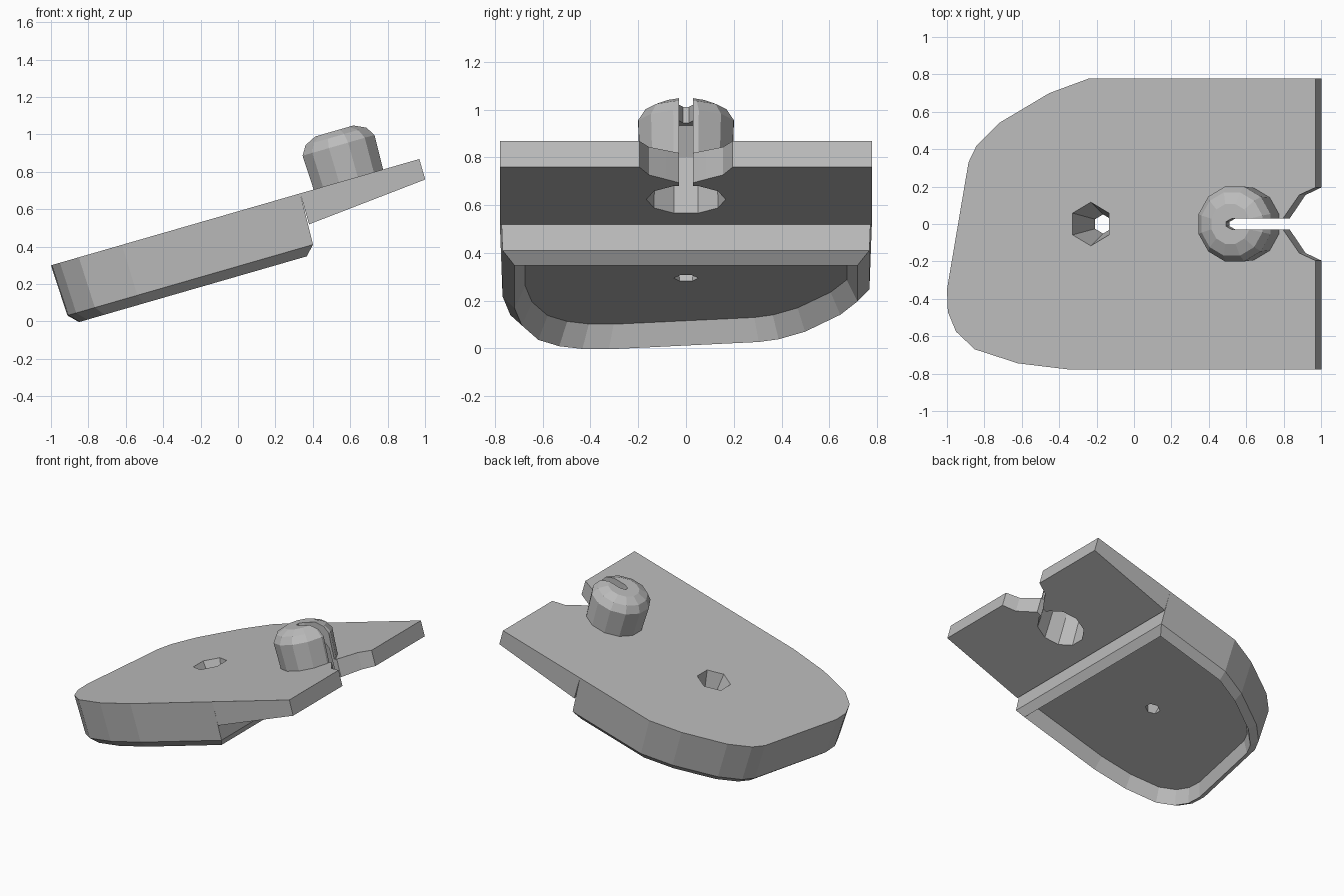
import bpy, bmesh, math
from mathutils import Matrix

cube = bpy.data.objects.get("Cube")
if cube:
    bpy.data.objects.remove(cube, do_unlink=True)

grey = bpy.data.materials.new("plain grey")
grey.use_nodes = True
grey.diffuse_color = (0.5, 0.5, 0.5, 1)
grey.node_tree.nodes["Principled BSDF"].inputs["Base Color"].default_value = (0.5, 0.5, 0.5, 1)

# Everything is shaped lying flat, then tilted into place
TILT = Matrix.Translation((-1, 0, 0.3)) @ Matrix.Rotation(math.radians(-16.1), 4, 'Y')


def loft(name, rings):
    """Closed solid through matching rings of points."""
    bm = bmesh.new()
    loops = [[bm.verts.new(p) for p in ring] for ring in rings]
    n = len(loops[0])
    for a, b in zip(loops, loops[1:]):
        for i in range(n):
            j = (i + 1) % n
            bm.faces.new((a[i], a[j], b[j], b[i]))
    bm.faces.new(loops[0])
    bm.faces.new(loops[-1])
    bmesh.ops.recalc_face_normals(bm, faces=bm.faces)
    mesh = bpy.data.meshes.new(name)
    bm.to_mesh(mesh)
    bm.free()
    mesh.materials.append(grey)
    obj = bpy.data.objects.new(name, mesh)
    bpy.context.collection.objects.link(obj)
    return obj


def prism(name, outline, low, high):
    return loft(name, [[(x, y, z) for x, y in outline] for z in (low, high)])


def turned(name, x, profile, sides):
    """Round part about a vertical axis from (radius, height) pairs."""
    angles = [math.tau * (i + 0.5) / sides for i in range(sides)]
    return loft(name, [[(x + r * math.cos(a), r * math.sin(a), z) for a in angles]
                       for r, z in profile])


def cut(target, cutter):
    mod = target.modifiers.new("cut", 'BOOLEAN')
    mod.operation = 'DIFFERENCE'
    mod.solver = 'EXACT'
    mod.object = cutter
    bpy.context.view_layer.objects.active = target
    bpy.ops.object.modifier_apply(modifier=mod.name)


# Thick body: rounded, skewed nose with a bevelled rim and recessed underside
STEP, HALF = 1.387, 0.778
nose = [(0.79, HALF), (0.57, 0.70), (0.29, 0.54), (0.165, 0.42), (0.12, 0.33),
        (0, -0.35), (0.005, -0.47), (0.05, -0.575), (0.155, -0.67),
        (0.395, -0.745), (0.68, -HALF)]
outline = nose + [(STEP, -HALF), (STEP, HALF)]
mid = STEP / 2


def inset(d, z):
    return [(mid + (x - mid) * (1 - d / mid), y * (1 - d / HALF), z) for x, y in outline]


body = loft("body", [inset(0, 0), inset(0.01, -0.282), inset(0.06, -0.333), inset(0.105, -0.237)])

# Thin tapering end plate
plate = loft("end_plate", [[(STEP, y, 0), (2.05, y, 0), (2.05, y, -0.114), (STEP, y, -0.172)]
                           for y in (-HALF, HALF)])

# Domed knob
KNOB = 1.655
knob = turned("knob", KNOB, [(0.2, 0), (0.207, 0.19), (0.175, 0.24), (0.11, 0.27)], 12)

# Tapered screw hole through the body
hole = turned("hole_cutter", 0.8, [(0.125, 0.03), (0.045, -0.26)], 6)
cut(body, hole)

# Flared mouth, narrow slot and the hollow under the knob
half_mouth = [(2.1, 0.21), (2.05, 0.195), (1.96, 0.155), (1.91, 0.085), (1.87, 0.03)]
mouth = prism("mouth_cutter", half_mouth + [(x, -y) for x, y in reversed(half_mouth)], -0.3, 0.02)
slot = prism("slot_cutter", [(1.63, 0.012), (1.665, 0.03), (1.95, 0.03),
                             (1.95, -0.03), (1.665, -0.03), (1.63, -0.012)], -0.3, 0.4)
hollow = turned("hollow_cutter", 1.675, [(0.168, -0.25), (0.16, 0.08), (0.09, 0.2)], 10)
for target in (plate, knob):
    cut(target, hollow)
    cut(target, slot)
cut(plate, mouth)

for cutter in (hole, mouth, slot, hollow):
    bpy.data.objects.remove(cutter, do_unlink=True)
for part in (body, plate, knob):
    part.matrix_world = TILT
